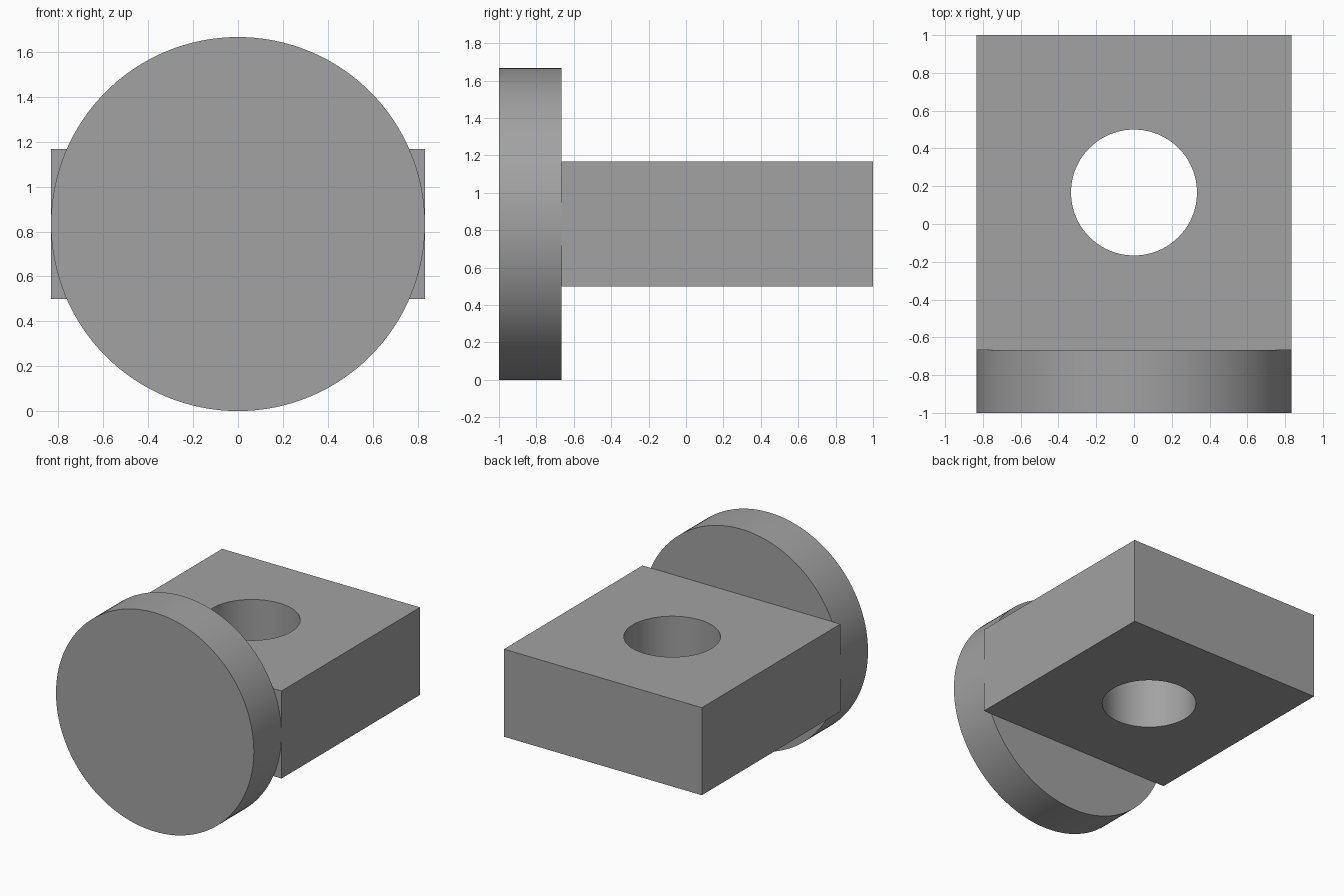
import bpy
import math

if "Cube" in bpy.data.objects:
    bpy.data.objects.remove(bpy.data.objects["Cube"])

U = 1 / 6  # module: all dimensions are multiples of this

grey = bpy.data.materials.new("mid_grey")
grey.diffuse_color = (0.36, 0.36, 0.36, 1)
grey.use_nodes = True
grey.node_tree.nodes["Principled BSDF"].inputs["Base Color"].default_value = grey.diffuse_color


def cylinder(name, radius, depth, location, rotation=(0, 0, 0)):
    bpy.ops.mesh.primitive_cylinder_add(vertices=128, radius=radius, depth=depth,
                                        location=location, rotation=rotation)
    ob = bpy.context.object
    ob.name = name
    ob.data.materials.append(grey)
    return ob


def smooth(ob):
    bpy.ops.object.select_all(action='DESELECT')
    ob.select_set(True)
    bpy.context.view_layer.objects.active = ob
    bpy.ops.object.shade_smooth_by_angle(angle=math.radians(30))


# Round front flange
flange = cylinder("front_flange", 5 * U, 2 * U, (0, -5 * U, 5 * U), (math.pi / 2, 0, 0))
smooth(flange)

# Rectangular block behind the flange
bpy.ops.mesh.primitive_cube_add(size=1, location=(0, U, 5 * U))
block = bpy.context.object
block.name = "drilled_block"
block.scale = (10 * U, 10 * U, 4 * U)
bpy.ops.object.transform_apply(location=False, rotation=False, scale=True)
block.data.materials.append(grey)

# Vertical through hole
drill = cylinder("hole_cutter", 2 * U, 6 * U, (0, U, 5 * U))
drill.hide_render = True
cut = block.modifiers.new("through_hole", 'BOOLEAN')
cut.operation = 'DIFFERENCE'
cut.solver = 'EXACT'
cut.object = drill
bpy.context.view_layer.objects.active = block
bpy.ops.object.modifier_apply(modifier=cut.name)
bpy.data.objects.remove(drill, do_unlink=True)
smooth(block)
